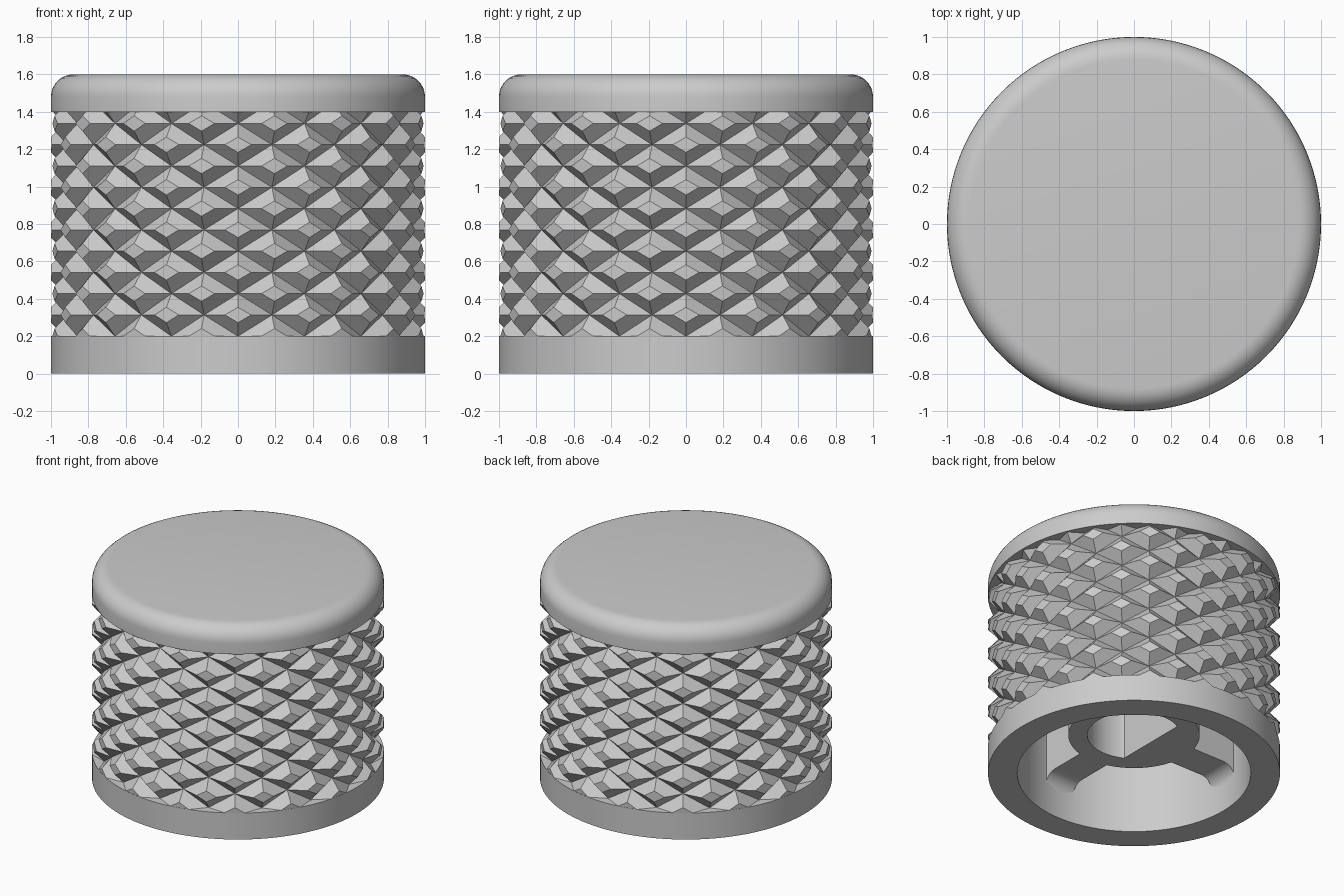
import bpy, bmesh, math

cube = bpy.data.objects.get("Cube")
if cube:
    bpy.data.objects.remove(cube, do_unlink=True)

grey = bpy.data.materials.new("satin_grey")
grey.use_nodes = True
colour = (0.6, 0.6, 0.6, 1)
grey.diffuse_color = colour
grey.node_tree.nodes["Principled BSDF"].inputs["Base Color"].default_value = colour

SEGMENTS = 128
FLOOR, CEILING, TOP = 0.2, 1.4, 1.6      # knurl start, knurl end, top face
INNER, HUB, BORE = 0.8, 0.45, 0.32       # radii under the knob
HUB_Z = 0.3


def finish(name, bm, smooth=False):
    bmesh.ops.remove_doubles(bm, verts=bm.verts, dist=1e-4)
    mesh = bpy.data.meshes.new(name)
    bm.to_mesh(mesh)
    bm.free()
    obj = bpy.data.objects.new(name, mesh)
    bpy.context.collection.objects.link(obj)
    mesh.materials.append(grey)
    if smooth:
        bpy.ops.object.select_all(action='DESELECT')
        obj.select_set(True)
        bpy.context.view_layer.objects.active = obj
        bpy.ops.object.shade_smooth_by_angle(angle=math.radians(30))
    return obj


def polar(r, a, z):
    return (r * math.cos(a), r * math.sin(a), z)


def lathe(name, profile):
    """Turn a profile around z; a radius may be a function of the angle."""
    bm = bmesh.new()
    angles = [math.tau * j / SEGMENTS for j in range(SEGMENTS)]
    rings = [[bm.verts.new(polar(r(a) if callable(r) else r, a, z)) for a in angles]
             for r, z in profile]
    for low, high in zip(rings, rings[1:]):
        for j in range(SEGMENTS):
            k = (j + 1) % SEGMENTS
            bm.faces.new((low[j], low[k], high[k], high[j]))
    return finish(name, bm, True)


def arc(cx, cz, r, start, end, steps=8):
    return [(cx + r * math.cos(math.radians(start + (end - start) * i / steps)),
             cz + r * math.sin(math.radians(start + (end - start) * i / steps)))
            for i in range(steps + 1)]


# Plain lower collar together with the inner wall
lathe("lower_collar", [(INNER, CEILING), (INNER, 0), (1, 0), (1, FLOOR), (0.9, FLOOR)])

# Rounded cap
round_r = 0.12
lathe("top_cap", [(0, CEILING), (1, CEILING)]
      + arc(1 - round_r, TOP - round_r, round_r, 0, 90) + [(0, TOP)])


# Hub with a D-shaped shaft hole
def d_bore(a):
    c = -math.cos(a)
    return min(BORE, 0.15 / c) if c > 0.01 else BORE


lathe("shaft_hub", [(d_bore, CEILING), (d_bore, HUB_Z), (HUB, HUB_Z), (HUB, CEILING)])

# Diamond knurl: blunt four-sided studs between crossing helical grooves
bm = bmesh.new()
COUNT, PITCH, DEPTH, BLUNT = 16, 0.2275, 0.07, 0.36
half_a, half_z = math.pi / COUNT, PITCH / 2
for column in range(2 * COUNT):
    a = column * half_a
    for row in range(-1, 7):
        z = FLOOR + half_z + (row + column % 2 / 2) * PITCH
        corners = [(1, 0), (0, 1), (-1, 0), (0, -1)]
        outer = [bm.verts.new(polar(1 - DEPTH, a + u * half_a, z + v * half_z))
                 for u, v in corners]
        tip = [bm.verts.new(polar(1, a + u * half_a * BLUNT, z + v * half_z * BLUNT))
               for u, v in corners]
        bm.faces.new(tip)
        for i in range(4):
            j = (i + 1) % 4
            bm.faces.new((outer[i], outer[j], tip[j], tip[i]))
bmesh.ops.remove_doubles(bm, verts=bm.verts, dist=1e-4)
for height, direction in ((FLOOR, -1), (CEILING, 1)):
    bmesh.ops.bisect_plane(bm, geom=bm.verts[:] + bm.edges[:] + bm.faces[:],
                           plane_co=(0, 0, height), plane_no=(0, 0, direction),
                           clear_outer=True)
finish("knurled_grip", bm)

# Four ribs from hub to wall, flaring down into the wall
fillet = 0.1
side = ([(0.43, CEILING), (0.43, HUB_Z)]
        + arc(INNER - fillet, HUB_Z - fillet, fillet, 90, 0)
        + [(0.85, HUB_Z - fillet), (0.85, CEILING)])
for number, name in enumerate(("left", "back", "right", "front")):
    bm = bmesh.new()
    face = bm.faces.new([bm.verts.new((x, -0.12, z)) for x, z in side])
    grown = bmesh.ops.extrude_face_region(bm, geom=[face])
    bmesh.ops.translate(bm, vec=(0, 0.24, 0),
                        verts=[g for g in grown["geom"] if isinstance(g, bmesh.types.BMVert)])
    bmesh.ops.recalc_face_normals(bm, faces=bm.faces)
    rib = finish(name + "_rib", bm, True)
    rib.rotation_euler.z = number * math.pi / 2
